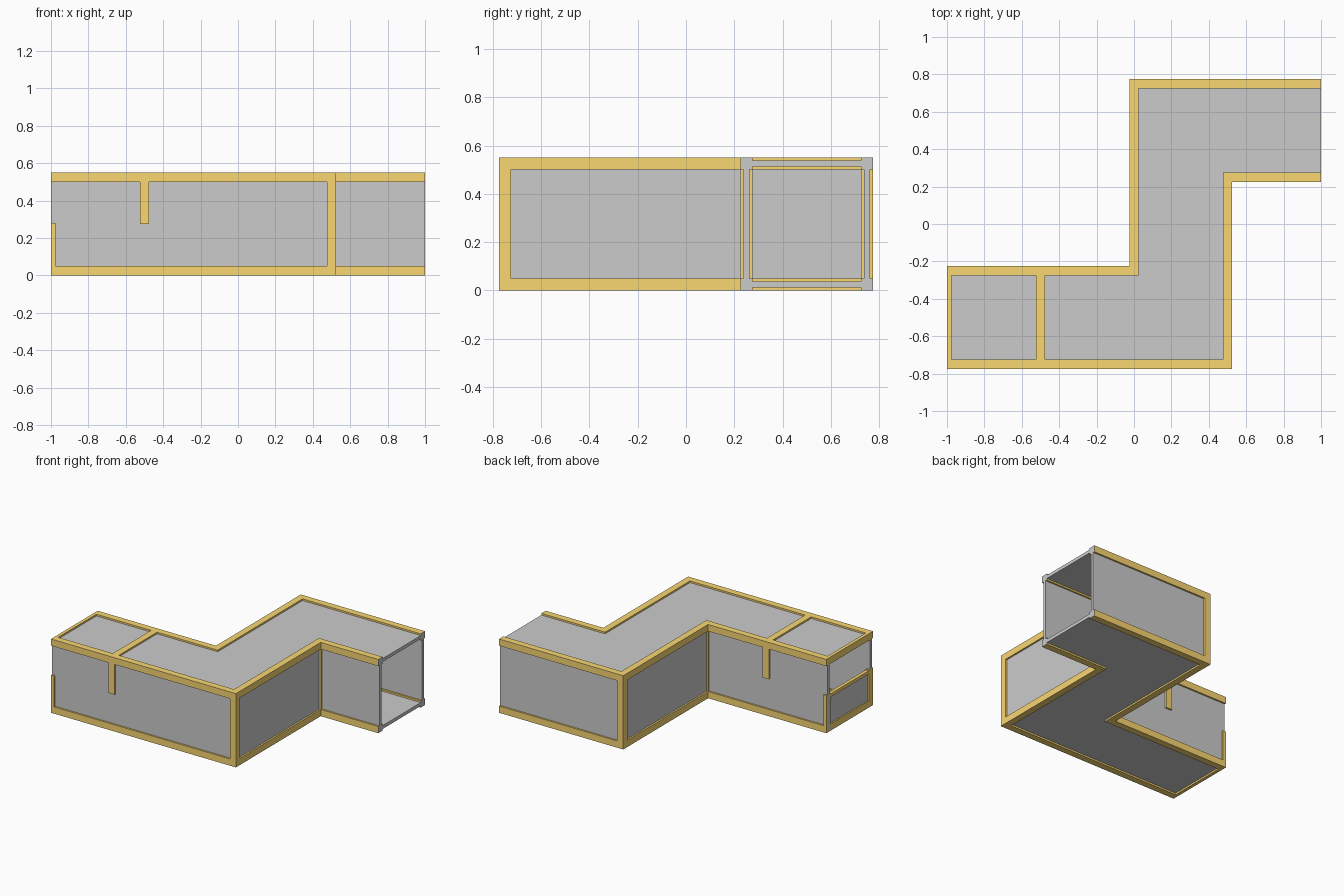
import bpy, bmesh
from mathutils import Vector

if "Cube" in bpy.data.objects:
    bpy.data.objects.remove(bpy.data.objects["Cube"])

gold = bpy.data.materials.new("gold_trim")
gold.diffuse_color = (0.95, 0.68, 0.17, 1)
gold.use_nodes = True
gold.node_tree.nodes["Principled BSDF"].inputs["Base Color"].default_value = gold.diffuse_color

H, T, P = 0.525, 0.025, 0.0125   # top edge centre, trim half width, panel half thickness
END = 0.998                      # trim stops here, grey caps finish it
# Edge line of the Z-shaped duct, open at the right end
PATH = [(1, .25), (.5, .25), (.5, -.75), (-1, -.75),
        (-1, -.25), (0, -.25), (0, .75), (1, .75)]


def prism(name, pts, z0, z1, mat=None):
    bm = bmesh.new()
    face = bm.faces.new([bm.verts.new((x, y, z0)) for x, y in pts])
    new = bmesh.ops.extrude_face_region(bm, geom=[face])["geom"]
    bmesh.ops.translate(bm, vec=(0, 0, z1 - z0),
                        verts=[v for v in new if isinstance(v, bmesh.types.BMVert)])
    bmesh.ops.recalc_face_normals(bm, faces=bm.faces)
    me = bpy.data.meshes.new(name)
    bm.to_mesh(me)
    bm.free()
    if mat:
        me.materials.append(mat)
    ob = bpy.data.objects.new(name, me)
    bpy.context.collection.objects.link(ob)
    return ob


def box(name, x0, x1, y0, y1, z0, z1, mat=None):
    return prism(name, [(x0, y0), (x1, y0), (x1, y1), (x0, y1)], z0, z1, mat)


def offset(path, d):
    """Mitred offset of a right-angled path, clipped at the left end."""
    norms = []
    for a, b in zip(path, path[1:]):
        v = (Vector(b) - Vector(a)).normalized()
        norms.append(Vector((-v.y, v.x)))
    out = []
    for i, p in enumerate(path):
        n = norms[0] if i == 0 else norms[-1] if i == len(path) - 1 else norms[i - 1] + norms[i]
        q = Vector(p) + n * d
        out.append((max(q.x, -1), q.y))
    return out


def strip(name, path, half, z0, z1, mat=None):
    return prism(name, offset(path, half) + offset(path, -half)[::-1], z0, z1, mat)


# Grey floor, roof and side walls
for name, z in (("floor_panel", T), ("roof_panel", H)):
    prism(name, offset(PATH, P), z - P, z + P)
strip("front_wall", PATH[:4], P, T + P, H - P)
strip("back_wall", PATH[4:], P, T + P, H - P)

# Left end: lower half closed, upper half open
box("left_end_panel", -0.99, -0.978, -.7375, -.2625, T + P, .27)
box("left_end_sill", -1, -.975, -.725, -.275, .25, .275, gold)

# Trim following the outline, top and bottom
trim_path = [(min(x, END), y) for x, y in PATH]
for name, z in (("bottom_trim", T), ("top_trim", H)):
    strip(name, trim_path, T, z - T, z + T, gold)
    for y in (.25, .75):
        box(name + "_end_cap", END, 1, y - T, y + T, z - T, z + T)

# Upright corner trim
for x, y in ((.5, .25), (.5, -.75), (0, -.25), (0, .75)):
    box("corner_trim", x - T, x + T, y - T, y + T, 2 * T, H - T, gold)

# Short uprights at the left end and hanging strips beside the hatch
for y in (-.75, -.25):
    box("left_end_upright", -1, -.975, y - T, y + T, 2 * T, .28, gold)
    box("hatch_side_trim", -.5 - T, -.5 + T, y - T, y + T, .275, H - T, gold)
box("hatch_top_trim", -.5 - T, -.5 + T, -.725, -.275, H - T, H + T, gold)
